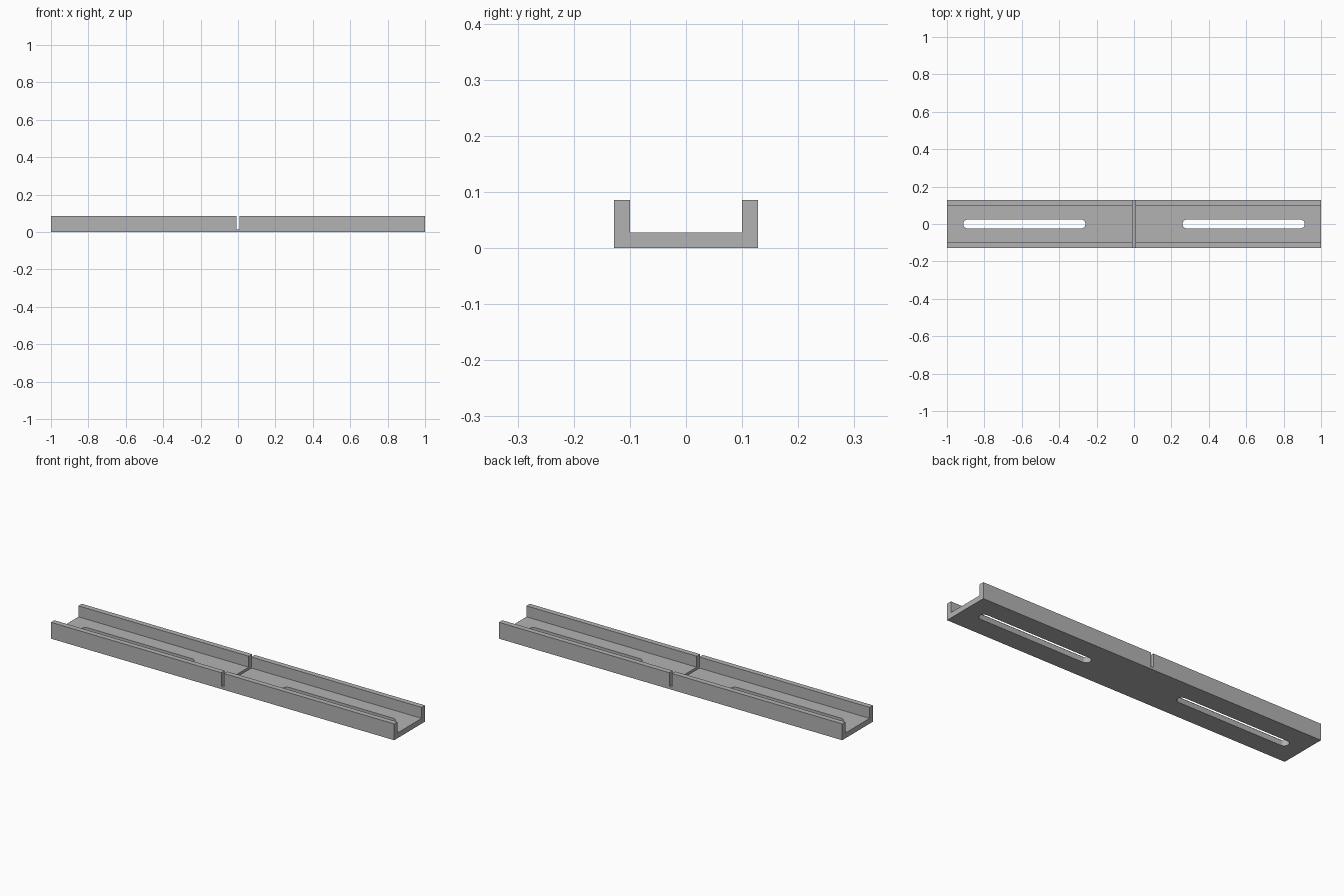
import bpy
import bmesh
from math import cos, sin, pi

cube = bpy.data.objects.get("Cube")
if cube:
    bpy.data.objects.remove(cube, do_unlink=True)

LENGTH, HALF_WIDTH, HEIGHT = 2.0, 0.128, 0.086
WALL, FLOOR = 0.028, 0.028
GROOVE_WIDTH, GROOVE_BOTTOM = 0.015, 0.014
SLOT_INNER, SLOT_OUTER, SLOT_RADIUS = 0.26, 0.913, 0.024

grey = bpy.data.materials.new("plain grey")
grey.use_nodes = True
grey.diffuse_color = (0.45, 0.45, 0.45, 1)
grey.node_tree.nodes["Principled BSDF"].inputs["Base Color"].default_value = grey.diffuse_color


def extrude_profile(name, points, offset):
    """Solid made by sweeping a closed outline along an offset."""
    bm = bmesh.new()
    face = bm.faces.new([bm.verts.new(p) for p in points])
    swept = bmesh.ops.extrude_face_region(bm, geom=[face], use_keep_orig=True)
    verts = [g for g in swept["geom"] if isinstance(g, bmesh.types.BMVert)]
    bmesh.ops.translate(bm, verts=verts, vec=offset)
    bmesh.ops.recalc_face_normals(bm, faces=bm.faces)
    mesh = bpy.data.meshes.new(name)
    bm.to_mesh(mesh)
    bm.free()
    mesh.materials.append(grey)
    obj = bpy.data.objects.new(name, mesh)
    bpy.context.collection.objects.link(obj)
    return obj


def cut(target, cutter):
    """Subtract the cutter, then discard it."""
    cutter.hide_render = True
    mod = target.modifiers.new("cut", "BOOLEAN")
    mod.operation, mod.solver, mod.object = "DIFFERENCE", "EXACT", cutter
    bpy.context.view_layer.objects.active = target
    bpy.ops.object.modifier_apply(modifier=mod.name)
    bpy.data.objects.remove(cutter, do_unlink=True)


# U-shaped channel running along x
inner = HALF_WIDTH - WALL
section = [(-HALF_WIDTH, 0), (HALF_WIDTH, 0), (HALF_WIDTH, HEIGHT), (inner, HEIGHT),
           (inner, FLOOR), (-inner, FLOOR), (-inner, HEIGHT), (-HALF_WIDTH, HEIGHT)]
channel = extrude_profile("channel_rail", [(-LENGTH / 2, y, z) for y, z in section], (LENGTH, 0, 0))

# Narrow groove across the middle, through both walls and half the floor
g = GROOVE_WIDTH / 2
groove = [(-g, GROOVE_BOTTOM), (g, GROOVE_BOTTOM), (g, HEIGHT * 2), (-g, HEIGHT * 2)]
cut(channel, extrude_profile("groove_cutter", [(x, -1, z) for x, z in groove], (0, 2, 0)))

# Round-ended slot through the floor on each side
STEPS = 12
for side in (-1, 1):
    centre = side * (SLOT_INNER + SLOT_OUTER) / 2
    reach = (SLOT_OUTER - SLOT_INNER) / 2 - SLOT_RADIUS
    outline = []
    for end in (1, -1):
        for i in range(STEPS + 1):
            a = -pi / 2 + pi * i / STEPS
            outline.append((centre + end * (reach + SLOT_RADIUS * cos(a)),
                            end * SLOT_RADIUS * sin(a), -HEIGHT))
    cut(channel, extrude_profile("slot_cutter", outline, (0, 0, HEIGHT * 3)))

# Smooth slot ends, crisp edges elsewhere
bpy.ops.object.select_all(action="DESELECT")
channel.select_set(True)
bpy.context.view_layer.objects.active = channel
bpy.ops.object.shade_smooth_by_angle(angle=pi / 6)
